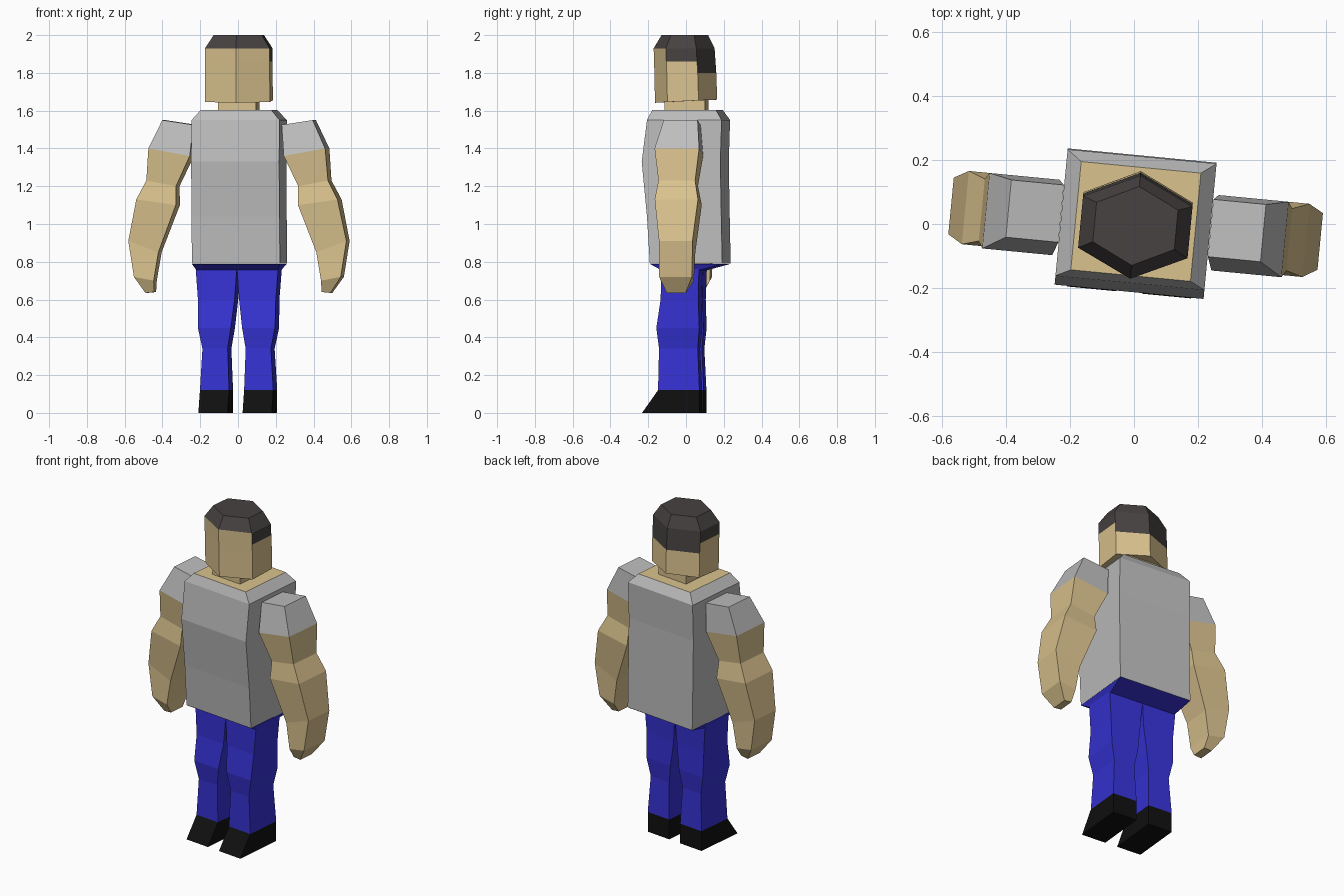
import bpy, bmesh, math
from mathutils import Matrix

if "Cube" in bpy.data.objects:
    bpy.data.objects.remove(bpy.data.objects["Cube"])

# The whole figure is turned slightly about the vertical axis
TURN = Matrix.Translation((0.005, 0, 0)) @ Matrix.Rotation(math.radians(-5.5), 4, 'Z')


def material(name, rgb):
    m = bpy.data.materials.new(name)
    m.diffuse_color = (*rgb, 1)
    m.use_nodes = True
    m.node_tree.nodes["Principled BSDF"].inputs["Base Color"].default_value = m.diffuse_color
    return m


SKIN = material("skin tan", (0.70, 0.54, 0.27))
SHIRT = material("shirt grey", (0.51, 0.51, 0.51))
TROUSERS = material("trouser blue", (0.036, 0.032, 0.65))
HAIR = material("hair dark brown", (0.062, 0.054, 0.053))
SHOE = material("shoe black", (0.005, 0.005, 0.005))


def loft(name, rings, mats, rule=None):
    """Skin a list of equal-sized vertex rings and cap both ends."""
    bm = bmesh.new()
    loops = [[bm.verts.new(p) for p in ring] for ring in rings]
    n = len(loops[0])
    for a, b in zip(loops, loops[1:]):
        for i in range(n):
            j = (i + 1) % n
            bm.faces.new((a[i], a[j], b[j], b[i]))
    bm.faces.new(loops[0])
    bm.faces.new(loops[-1])
    bmesh.ops.recalc_face_normals(bm, faces=bm.faces)
    if rule:
        for f in bm.faces:
            f.material_index = rule(f.calc_center_median(), f.normal)
    bm.transform(TURN)
    me = bpy.data.meshes.new(name)
    bm.to_mesh(me)
    bm.free()
    for m in mats:
        me.materials.append(m)
    ob = bpy.data.objects.new(name, me)
    bpy.context.collection.objects.link(ob)
    return ob


def box_ring(xi, zi, xo, zo, y0, y1, side=1):
    """Four-sided ring running from an inner to an outer edge."""
    return [(side * xi, y0, zi), (side * xo, y0, zo),
            (side * xo, y1, zo), (side * xi, y1, zi)]


def flat_ring(z, hx, y0, y1):
    return box_ring(-hx, z, hx, z, y0, y1)


# Shirt, with bare skin showing at the collar
loft("torso", [flat_ring(*r) for r in (
    (0.79, 0.234, -0.17, 0.215), (1.04, 0.234, -0.185, 0.21),
    (1.33, 0.234, -0.213, 0.205), (1.55, 0.234, -0.185, 0.212),
    (1.603, 0.188, -0.162, 0.178))],
    [SHIRT, SKIN], lambda c, n: int(c.z > 1.59 and n.z > 0.9))

# Hips closing the bottom of the shirt
loft("hips", [flat_ring(0.755, 0.215, -0.11, 0.09),
              flat_ring(0.789, 0.234, -0.17, 0.215)], [TROUSERS])

# Neck
loft("neck", [flat_ring(1.59, 0.1, -0.105, 0.11),
              flat_ring(1.67, 0.1, -0.105, 0.11)], [SKIN])


# Six-sided head, with the hairline lowest at the back
def head_ring(z, hx, yf, yb, dz=0):
    m, d = (yf + yb) / 2, (yb - yf) / 4
    pts = [(0, yf), (hx, m - d), (hx, m + d), (0, yb), (-hx, m + d), (-hx, m - d)]
    return [(x, y, z + dz * (y - m)) for x, y in pts]


def hair_rule(c, n):
    if n.z < -0.5:
        return 0
    line = 1.93 if n.y < -0.4 else (1.80 if n.y > 0.4 else 1.86)
    return int(c.z > line)


loft("head", [head_ring(1.65, 0.172, -0.165, 0.166, 0.05),
              head_ring(1.80, 0.172, -0.168, 0.161),
              head_ring(1.86, 0.172, -0.17, 0.157),
              head_ring(1.93, 0.172, -0.172, 0.152),
              head_ring(2.0, 0.128, -0.13, 0.118)], [SKIN, HAIR], hair_rule)

ARM = ((0.235, 1.525, 0.40, 1.55, -0.08, 0.10),
       (0.25, 1.36, 0.47, 1.40, -0.122, 0.115),
       (0.325, 1.20, 0.483, 1.23, -0.10, 0.095),
       (0.325, 1.10, 0.535, 1.13, -0.115, 0.115),
       (0.42, 0.85, 0.58, 0.91, -0.088, 0.09),
       (0.445, 0.70, 0.55, 0.72, -0.09, 0.085),
       (0.445, 0.64, 0.492, 0.635, -0.055, 0.045))
LEG = ((0.0, 0.77, 0.22, 0.77, -0.11, 0.09),
       (0.012, 0.60, 0.207, 0.60, -0.115, 0.085),
       (0.03, 0.45, 0.205, 0.45, -0.138, 0.09),
       (0.048, 0.34, 0.182, 0.34, -0.126, 0.08),
       (0.04, 0.12, 0.195, 0.12, -0.13, 0.09))
FOOT = (LEG[-1], (0.04, 0.0, 0.195, 0.0, -0.215, 0.09))

# Paired limbs
for side, label in ((-1, "right"), (1, "left")):
    def rings(table):
        return [box_ring(*r, side) for r in table]
    loft(label + "_sleeve", rings(ARM[:2]), [SHIRT])
    loft(label + "_arm", rings(ARM[1:]), [SKIN])
    loft(label + "_leg", rings(LEG), [TROUSERS])
    loft(label + "_shoe", rings(FOOT), [SHOE])
